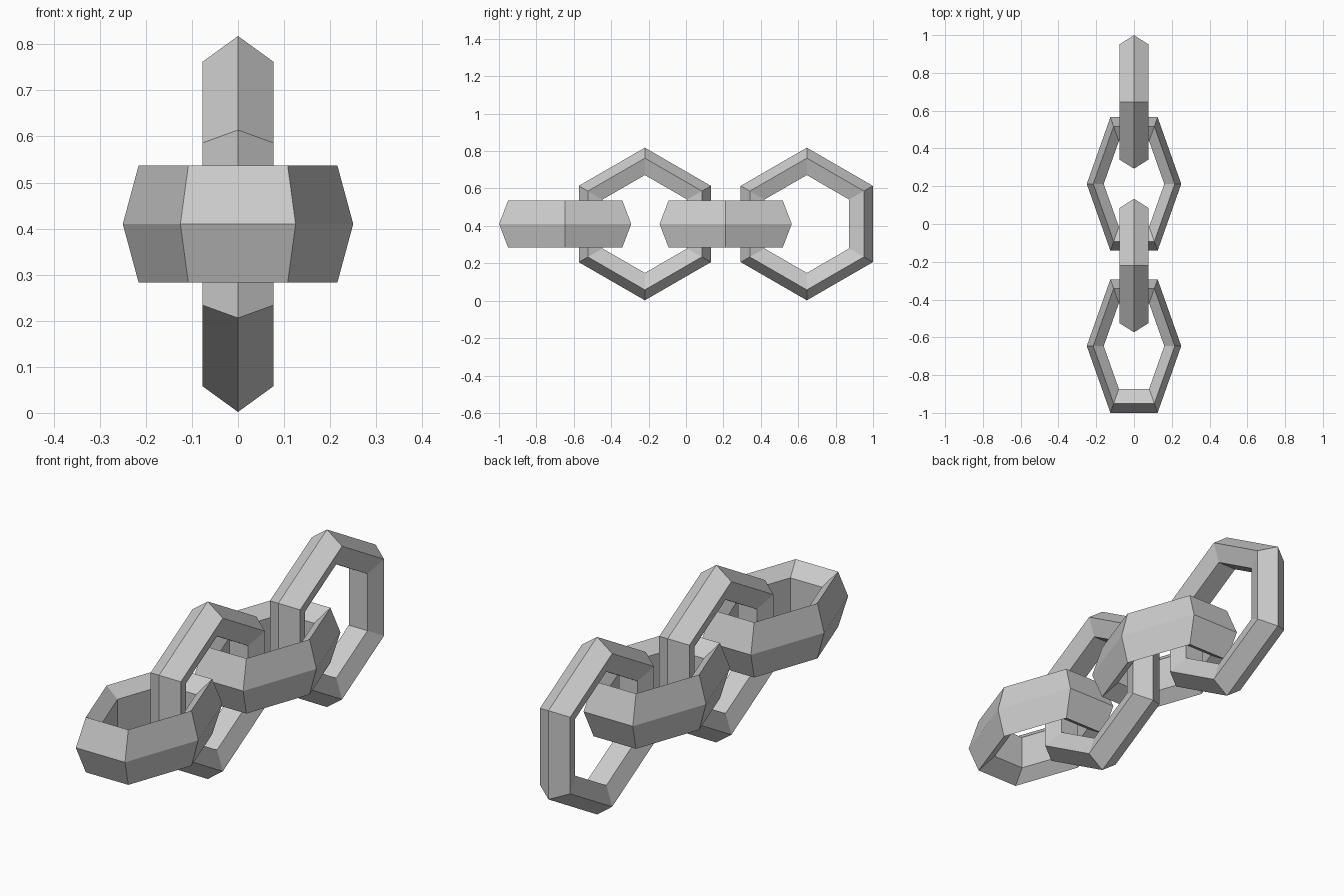
import bpy, bmesh
from math import sin, cos, pi

if "Cube" in bpy.data.objects:
    bpy.data.objects.remove(bpy.data.objects["Cube"])

MAJOR, MINOR = 6, 5          # hexagonal ring, pentagonal section
RING_R, TUBE_R = 0.327, 0.081
CENTRE_Z = 0.41


def make_link(name, y, upright):
    """Low-poly ring link; upright links lie in YZ, flat ones in XY (narrow and thick)."""
    bm = bmesh.new()
    rings = []
    for i in range(MAJOR):
        a = 2 * pi * i / MAJOR
        ring = []
        for j in range(MINOR):
            b = 2 * pi * j / MINOR
            r = RING_R + TUBE_R * cos(b)
            u, v, w = r * cos(a), r * sin(a), TUBE_R * sin(b)
            co = (w, v, u) if upright else (u * 0.613, v, w * 1.645)
            ring.append(bm.verts.new(co))
        rings.append(ring)
    for i in range(MAJOR):
        p, q = rings[i], rings[(i + 1) % MAJOR]
        for j in range(MINOR):
            k = (j + 1) % MINOR
            bm.faces.new((p[j], q[j], q[k], p[k]))
    bmesh.ops.recalc_face_normals(bm, faces=bm.faces)
    mesh = bpy.data.meshes.new(name)
    bm.to_mesh(mesh)
    bm.free()
    obj = bpy.data.objects.new(name, mesh)
    obj.location = (0, y, CENTRE_Z)
    bpy.context.collection.objects.link(obj)
    return obj


# Chain of four links, alternating flat and upright from front to back
for n, y in enumerate((-0.646, -0.22, 0.212, 0.646)):
    upright = n % 2 == 1
    make_link(f"{'upright' if upright else 'flat'}_chain_link_{n + 1}", y, upright)
